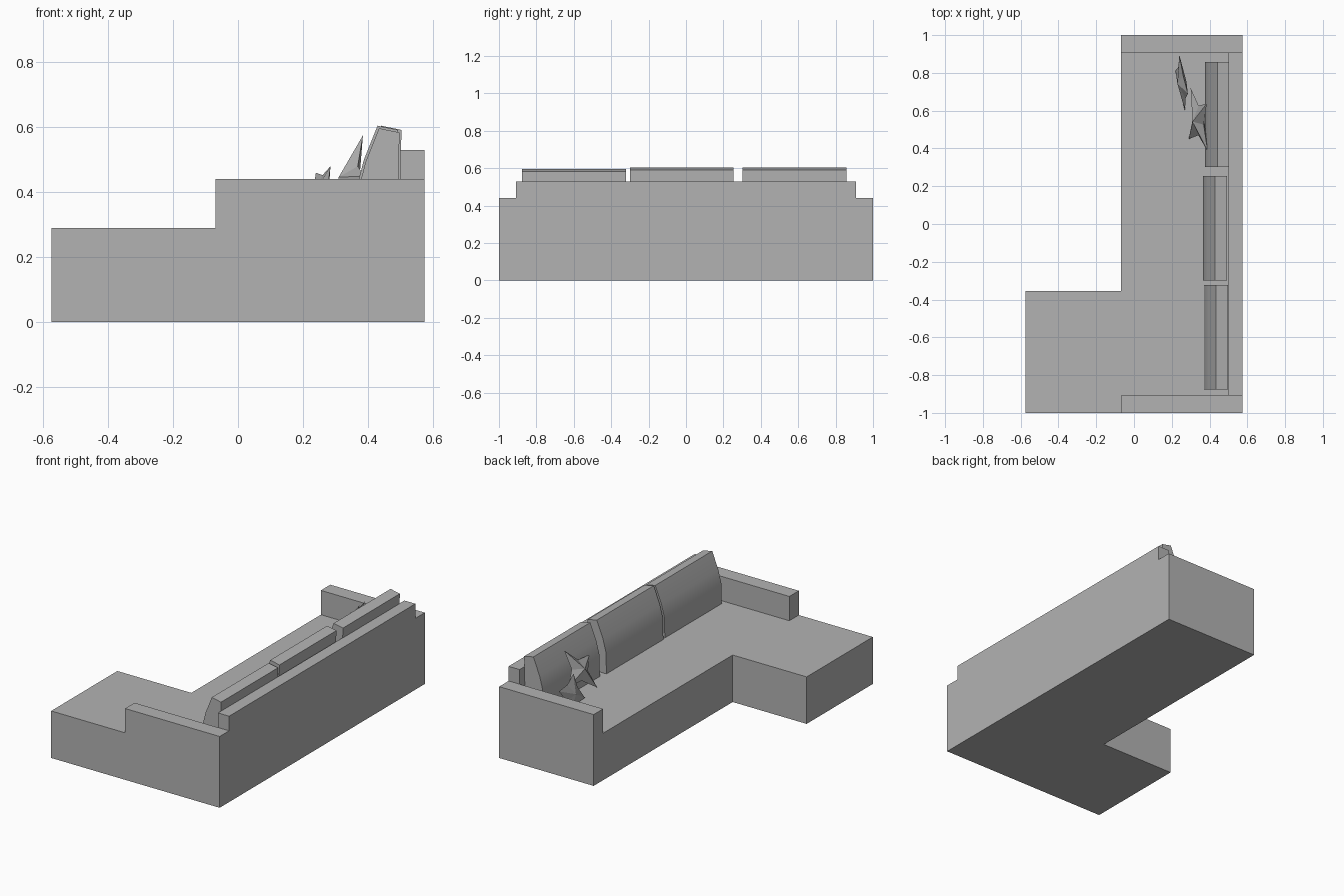
import bpy
import bmesh
from mathutils import Vector

cube = bpy.data.objects.get("Cube")
if cube:
    bpy.data.objects.remove(cube, do_unlink=True)

# One grey fabric for the whole sofa
fabric = bpy.data.materials.new("grey_fabric")
fabric.use_nodes = True
grey = (0.45, 0.45, 0.45, 1)
fabric.diffuse_color = grey
fabric.node_tree.nodes["Principled BSDF"].inputs["Base Color"].default_value = grey


def finish(bm, name):
    bmesh.ops.recalc_face_normals(bm, faces=bm.faces)
    mesh = bpy.data.meshes.new(name)
    bm.to_mesh(mesh)
    bm.free()
    mesh.materials.append(fabric)
    obj = bpy.data.objects.new(name, mesh)
    bpy.context.collection.objects.link(obj)
    return obj


def prism(name, outline, direction):
    """Extrude a closed outline of 3D points along a direction."""
    bm = bmesh.new()
    face = bm.faces.new([bm.verts.new(p) for p in outline])
    ext = bmesh.ops.extrude_face_region(bm, geom=[face], use_keep_orig=True)
    moved = [g for g in ext["geom"] if isinstance(g, bmesh.types.BMVert)]
    bmesh.ops.translate(bm, verts=moved, vec=direction)
    return finish(bm, name)


def box(name, x0, x1, y0, y1, z0, z1):
    return prism(name, [(x0, y0, z0), (x1, y0, z0), (x1, y1, z0), (x0, y1, z0)],
                 (0, 0, z1 - z0))


def pillow(name, corners, thickness, pinch):
    """Crumpled scatter pillow: pinched sides and a puffed middle."""
    corners = [Vector(c) for c in corners]
    centre = sum(corners, Vector()) / 4
    normal = (corners[2] - corners[0]).cross(corners[3] - corners[1]).normalized()
    ring = []
    for i, c in enumerate(corners):
        middle = (c + corners[(i + 1) % 4]) / 2
        ring += [c, middle.lerp(centre, pinch)]
    bm = bmesh.new()
    rim = [bm.verts.new(p) for p in ring]
    for side in (-1, 1):
        peak = bm.verts.new(centre + normal * thickness * side)
        for i in range(8):
            bm.faces.new((rim[i], rim[(i + 1) % 8], peak))
    return finish(bm, name)


# L-shaped seat with the chaise at the right end
SEAT, ARM, BACK = 0.29, 0.44, 0.53
plan = [(-0.575, -1), (0.575, -1), (0.575, 1), (-0.07, 1), (-0.07, -0.355), (-0.575, -0.355)]
prism("seat_base", [(x, y, 0) for x, y in plan], (0, 0, SEAT))

# Low arms and the backrest between them
box("right_arm", -0.07, 0.575, -1, -0.908, SEAT, ARM)
box("left_arm", -0.07, 0.575, 0.908, 1, SEAT, ARM)
box("backrest", 0.5, 0.575, -0.908, 0.908, SEAT, BACK)

# Three leaning back cushions
profile = [(0.365, 0.29), (0.367, 0.42), (0.388, 0.5), (0.43, 0.605), (0.493, 0.592), (0.485, 0.29)]
for name, y0, dx, dz in (("right_back_cushion", -0.877, 0.005, -0.008),
                         ("middle_back_cushion", -0.3, 0, 0),
                         ("left_back_cushion", 0.303, 0.011, 0)):
    outline = [(x + dx, y0, z + (dz if z > SEAT else 0)) for x, z in profile]
    cushion = prism(name, outline, (0, 0.555, 0))
    bpy.ops.object.select_all(action="DESELECT")
    cushion.select_set(True)
    bpy.context.view_layer.objects.active = cushion
    bpy.ops.object.shade_smooth_by_angle(angle=0.5)

# Two scatter pillows at the left end
pillow("rear_scatter_pillow",
       [(0.385, 0.637, 0.575), (0.39, 0.385, 0.45), (0.29, 0.45, 0.3), (0.3, 0.72, 0.4)], 0.035, 0.4)
pillow("front_scatter_pillow",
       [(0.285, 0.69, 0.48), (0.27, 0.6, 0.3), (0.22, 0.81, 0.29), (0.24, 0.895, 0.46)], 0.025, 0.2)
